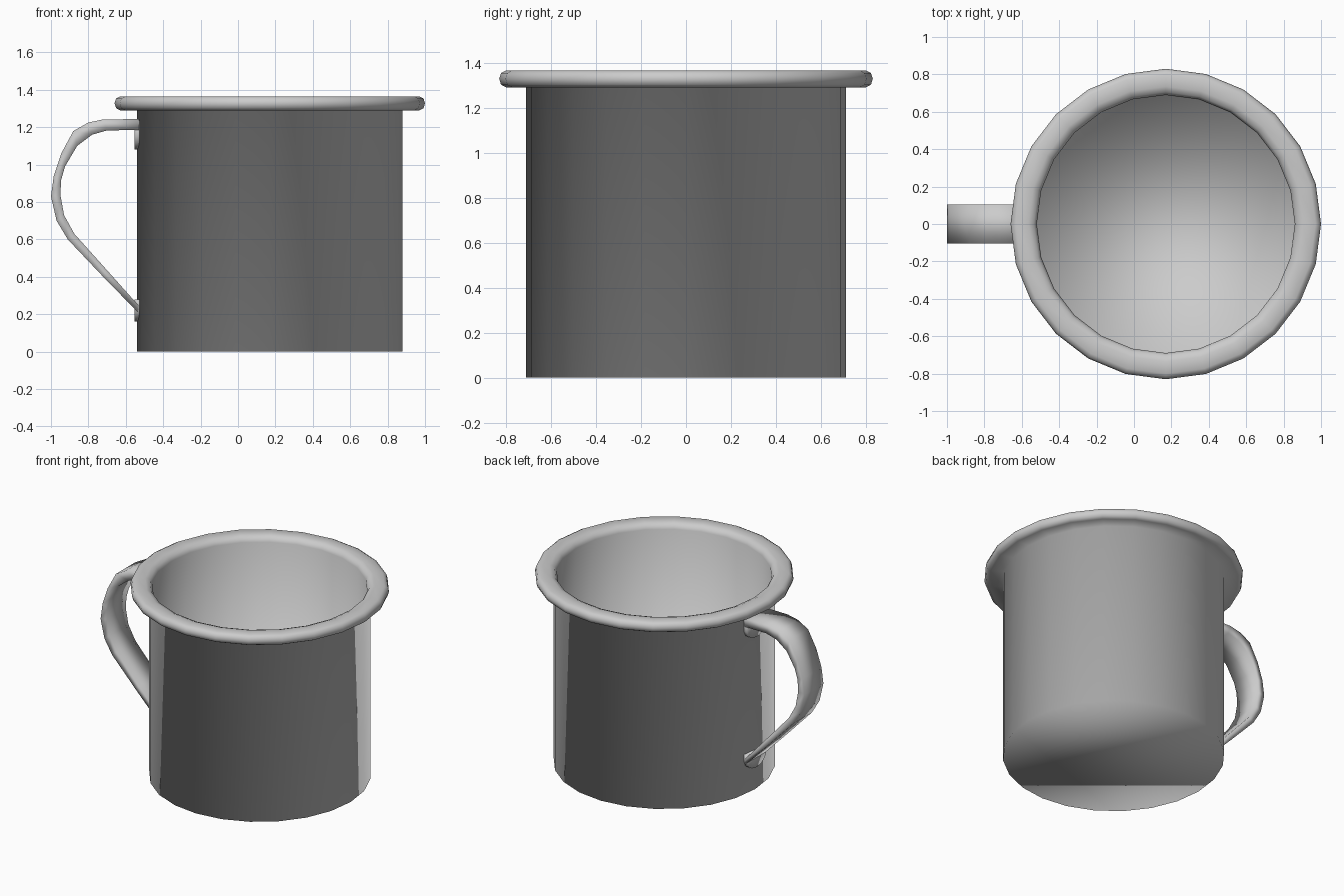
import bpy, bmesh, math
from mathutils import Vector

if "Cube" in bpy.data.objects:
    bpy.data.objects.remove(bpy.data.objects["Cube"])

CX = 0.17      # centre of the cup in x
SIDES = 24


def loft(name, rings):
    """Closed skin through equal rings of points, fully smooth shaded."""
    bm = bmesh.new()
    loops = [[bm.verts.new(p) for p in ring] for ring in rings]
    n = len(loops[0])
    for a, b in zip(loops, loops[1:]):
        for i in range(n):
            j = (i + 1) % n
            bm.faces.new((a[i], a[j], b[j], b[i]))
    bm.faces.new(loops[0])
    bm.faces.new(loops[-1])
    bmesh.ops.recalc_face_normals(bm, faces=bm.faces[:])
    for f in bm.faces:
        f.smooth = True
    mesh = bpy.data.meshes.new(name)
    bm.to_mesh(mesh)
    bm.free()
    obj = bpy.data.objects.new(name, mesh)
    bpy.context.collection.objects.link(obj)
    return obj


def circle(r, z):
    return [(CX + r * math.cos(math.tau * i / SIDES),
             r * math.sin(math.tau * i / SIDES), z) for i in range(SIDES)]


# Cup: outer wall, rolled rim, inner wall and floor in one lathed profile
profile = [(0.71, 0.0), (0.71, 1.29), (0.80, 1.29),
           (0.822, 1.302), (0.83, 1.328), (0.822, 1.353), (0.80, 1.365),
           (0.735, 1.365), (0.705, 1.353), (0.69, 1.325),
           (0.688, 0.025)]
loft("cup", [circle(r, z) for r, z in profile])

# Handle: flat strip swept along outer and inner edge curves (x, z)
outer = [(-0.53, 1.243), (-0.72, 1.242), (-0.80, 1.225), (-0.88, 1.18),
         (-0.945, 1.06), (-0.985, 0.94), (-1.0, 0.83), (-0.97, 0.70),
         (-0.91, 0.60), (-0.73, 0.41), (-0.535, 0.21)]
inner = [(-0.53, 1.185), (-0.70, 1.183), (-0.78, 1.16), (-0.86, 1.10),
         (-0.925, 0.99), (-0.945, 0.92), (-0.95, 0.84), (-0.93, 0.73),
         (-0.875, 0.63), (-0.70, 0.435), (-0.53, 0.245)]
W = 0.105
loft("handle", [[(ox, -W, oz), (ox, W, oz), (ix, W, iz), (ix, -W, iz)]
                for (ox, oz), (ix, iz) in zip(outer, inner)])


# Mounting tabs: thin plates with a rounded lower end
def tab(name, top, bottom):
    r = 0.07
    outline = [(-W, top), (W, top)]
    for k in range(7):
        a = math.pi * k / 6
        outline.append((W * math.cos(a), bottom + r - r * math.sin(a)))
    loft(name, [[(x, y, z) for y, z in outline] for x in (-0.553, -0.52)])


tab("upper_tab", 1.235, 1.08)
tab("lower_tab", 0.28, 0.16)
